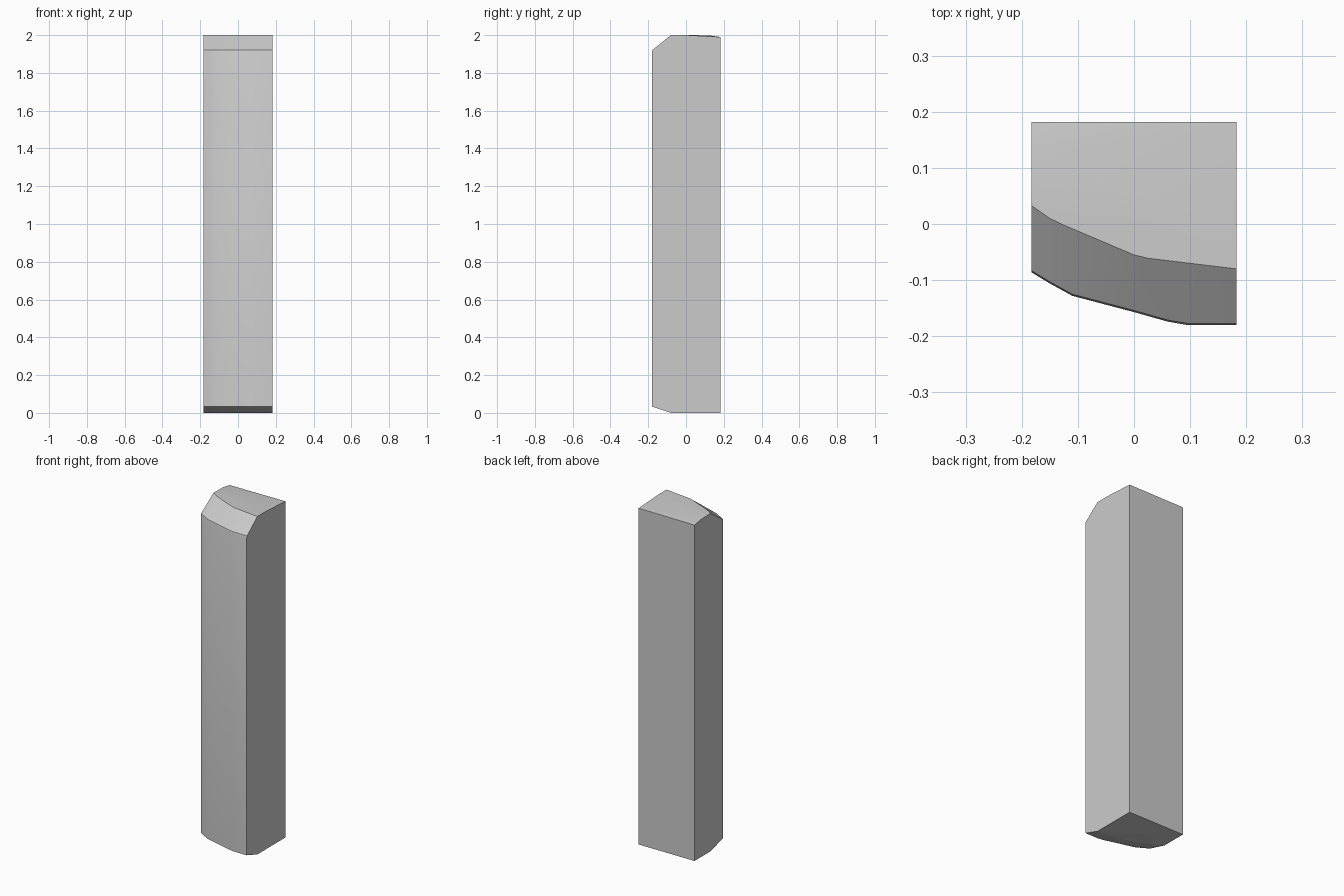
import bpy, bmesh

if "Cube" in bpy.data.objects:
    bpy.data.objects.remove(bpy.data.objects["Cube"])

W, B = 0.183, 0.182
# plan curves of the front face, left to right, and of its chamfered ends
outer = [(-W, -.086), (-.15, -.106), (-.11, -.128), (0, -.157), (.06, -.174), (.095, -.18), (W, -.18)]
inner = [(-W, .033), (-.15, .01), (-.125, -.002), (0, -.055), (.025, -.061), (.1, -.07), (W, -.08)]

bm = bmesh.new()


def row(points, z, dy=0):
    return [bm.verts.new((x, y + dy, z)) for x, y in points]


# front strip: bottom chamfer, wall, small rounding, top chamfer
rows = [row(inner, 0), row(outer, .033), row(outer, 1.912), row(outer, 1.922, .003), row(inner, 2)]
for lo, hi in zip(rows, rows[1:]):
    for i in range(len(lo) - 1):
        bm.faces.new((lo[i], lo[i + 1], hi[i + 1], hi[i]))

# back corners and the points where the top starts to fall
bl, br = bm.verts.new((-W, B, 0)), bm.verts.new((W, B, 0))
tl, tr = bm.verts.new((-W, B, 1.988)), bm.verts.new((W, B, 1.99))
ml, mr = bm.verts.new((-W, .125, 1.998)), bm.verts.new((W, 0, 2))

# sides, back, underside and faceted top
bm.faces.new([r[0] for r in rows] + [ml, tl, bl])
bm.faces.new([r[-1] for r in rows] + [mr, tr, br])
bm.faces.new((bl, br, tr, tl))
bm.faces.new(rows[0] + [br, bl])
bm.faces.new(rows[-1] + [mr, ml])
bm.faces.new((ml, mr, tr))
bm.faces.new((ml, tr, tl))
bmesh.ops.recalc_face_normals(bm, faces=bm.faces)

mesh = bpy.data.meshes.new("stone_post")
bm.to_mesh(mesh)
bm.free()
post = bpy.data.objects.new("stone_post", mesh)
bpy.context.collection.objects.link(post)
bpy.context.view_layer.objects.active = post
post.select_set(True)
bpy.ops.object.shade_smooth_by_angle(angle=0.3)
